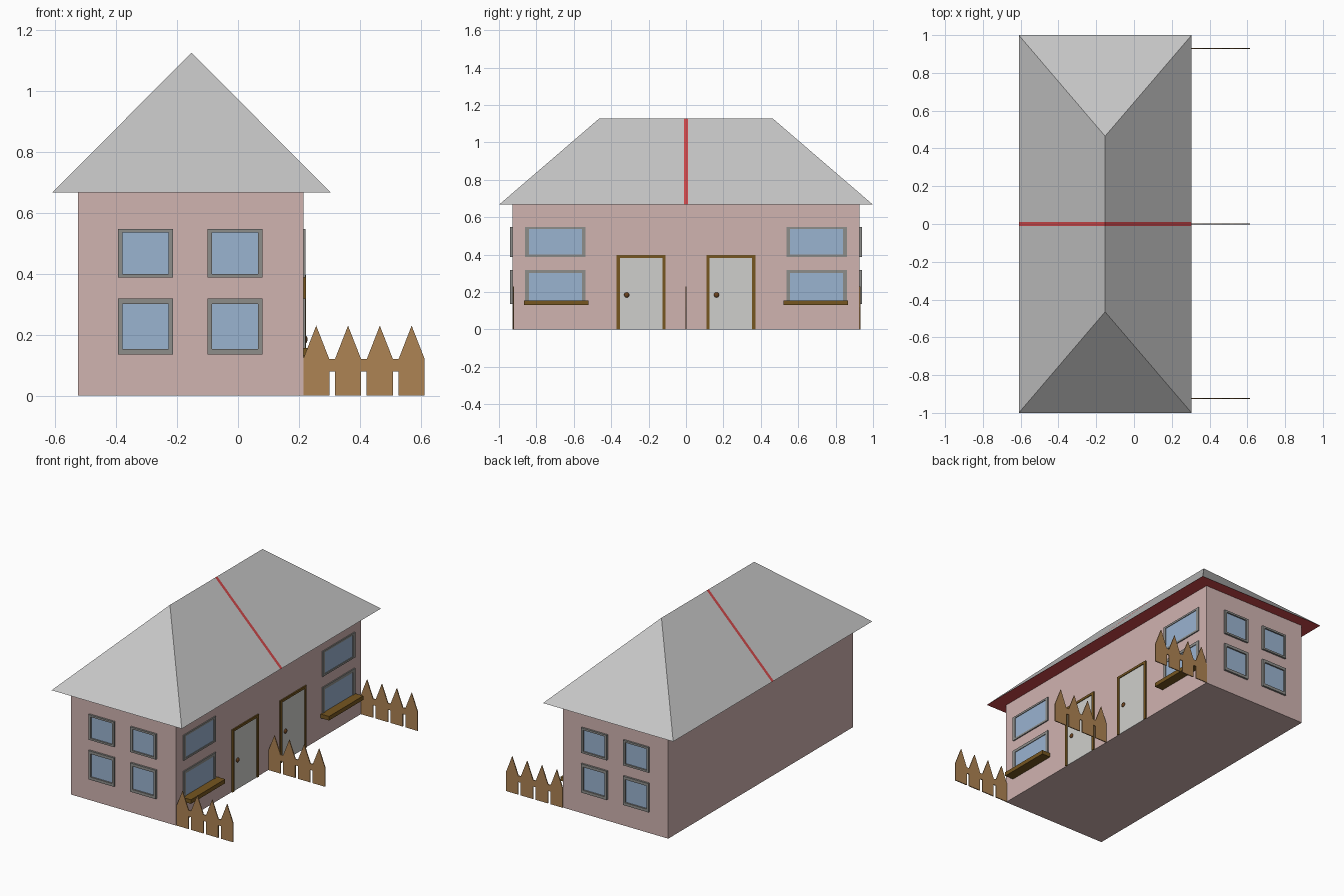
import bpy, bmesh
from mathutils import Vector

cube = bpy.data.objects.get("Cube")
if cube:
    bpy.data.objects.remove(cube, do_unlink=True)


def material(name, *rgb):
    # sRGB bytes to linear colour
    lin = [((c / 255 + 0.055) / 1.055) ** 2.4 for c in rgb] + [1]
    m = bpy.data.materials.new(name)
    m.use_nodes = True
    m.diffuse_color = lin
    bsdf = m.node_tree.nodes["Principled BSDF"]
    bsdf.inputs["Base Color"].default_value = lin
    bsdf.inputs["Roughness"].default_value = 0.8
    return m


PINK = material("wall pink", 208, 179, 176)
SLATE = material("roof grey", 198, 198, 198)
RED = material("roof red", 206, 72, 74)
GREY = material("window frame grey", 141, 141, 138)
GLASS = material("window blue", 154, 179, 208)
WOOD = material("dark wood", 118, 86, 32)
DOOR = material("door light grey", 207, 207, 204)
KNOB = material("knob brown", 106, 66, 30)
FENCE = material("fence brown", 174, 131, 83)


def finish(name, bm, *mats):
    bmesh.ops.recalc_face_normals(bm, faces=bm.faces)
    mesh = bpy.data.meshes.new(name)
    bm.to_mesh(mesh)
    bm.free()
    for m in mats:
        mesh.materials.append(m)
    ob = bpy.data.objects.new(name, mesh)
    bpy.context.scene.collection.objects.link(ob)
    return ob


def add_box(bm, a, b, index=0):
    """Add an axis-aligned box between two opposite corners."""
    a, b = Vector(a), Vector(b)
    verts = bmesh.ops.create_cube(bm, size=1)["verts"]
    for v in verts:
        v.co = Vector([(a[i] + b[i]) / 2 + v.co[i] * abs(b[i] - a[i]) for i in range(3)])
    for f in {f for v in verts for f in v.link_faces}:
        f.material_index = index


# House body
LEFT, RIGHT, END, EAVE = -0.525, 0.215, 0.928, 0.667
bm = bmesh.new()
add_box(bm, (LEFT, -END, 0), (RIGHT, END, EAVE))
finish("walls", bm, PINK)

# Hipped roof with a red dividing strip and red underside
bm = bmesh.new()
base = [bm.verts.new(p) for p in
        [(-0.61, -1, EAVE), (0.305, -1, EAVE), (0.305, 1, EAVE), (-0.61, 1, EAVE)]]
front_top, back_top = [bm.verts.new((-0.153, y, 1.127)) for y in (-0.465, 0.465)]
a, b, c, d = base
for loop in [(d, c, b, a), (a, b, front_top), (c, d, back_top),
             (b, c, back_top, front_top), (d, a, front_top, back_top)]:
    bm.faces.new(loop)
for y in (-0.01, 0.01):
    bmesh.ops.bisect_plane(bm, geom=bm.verts[:] + bm.edges[:] + bm.faces[:],
                           plane_co=(0, y, 0), plane_no=(0, 1, 0))
bm.normal_update()
for f in bm.faces:
    strip = abs(f.calc_center_median().y) < 0.009
    f.material_index = int(strip or f.normal.z < -0.5)
finish("roof", bm, SLATE, RED)

# Maps from (along wall, outward distance, height) to model space
WALLS = {
    "front": lambda u, d, z: (u, -END - d, z),
    "back": lambda u, d, z: (u, END + d, z),
    "side": lambda u, d, z: (RIGHT + d, u, z),
}


def opening(name, wall, u0, u1, z0, z1, border, depth, frame, pane, threshold=True):
    """Framed window or door laid onto a wall."""
    put = WALLS[wall]
    bu, bz = border
    bm = bmesh.new()
    low = z0 + bz if threshold else z0
    bars = [(u0, u0 + bu, z0, z1), (u1 - bu, u1, z0, z1), (u0 + bu, u1 - bu, z1 - bz, z1)]
    if threshold:
        bars.append((u0 + bu, u1 - bu, z0, low))
    for p, q, r, s in bars:
        add_box(bm, put(p, -0.002, r), put(q, depth, s))
    add_box(bm, put(u0 + bu, -0.002, low), put(u1 - bu, 0.003, z1 - bz), 1)
    finish(name, bm, frame, pane)


ROWS = {"lower": (0.136, 0.319, 0.018), "upper": (0.388, 0.548, 0.012)}

# Windows on both gable ends and on the entrance side
for row, (z0, z1, bz) in ROWS.items():
    for wall in ("front", "back"):
        for i, u in enumerate((-0.304, -0.01)):
            opening(f"{wall}_{row}_window_{i + 1}", wall, u - 0.09, u + 0.09, z0, z1,
                    (0.015, bz), 0.012, GREY, GLASS)
    for i, u in enumerate((-0.698, 0.698)):
        opening(f"side_{row}_window_{i + 1}", "side", u - 0.162, u + 0.162, z0, z1,
                (0.021, bz), 0.007, GREY, GLASS)

# Window sills
for i, u in enumerate((-0.693, 0.693)):
    bm = bmesh.new()
    add_box(bm, (RIGHT, u - 0.172, 0.13), (RIGHT + 0.06, u + 0.172, 0.156))
    finish(f"window_sill_{i + 1}", bm, WOOD)

# Doors with knobs
for i, u in enumerate((-0.24, 0.24)):
    opening(f"door_{i + 1}", "side", u - 0.131, u + 0.131, 0, 0.397,
            (0.017, 0.015), 0.008, WOOD, DOOR, threshold=False)
    bpy.ops.mesh.primitive_uv_sphere_add(segments=16, ring_count=8, radius=0.014,
                                         location=(RIGHT + 0.005, u - 0.077, 0.185))
    knob = bpy.context.object
    knob.name = f"door_knob_{i + 1}"
    knob.scale.x = 0.6
    knob.data.materials.append(KNOB)
    bpy.ops.object.shade_smooth_by_angle()

# Picket fences: pointed boards joined by a rail
PITCH, HALF = 0.1045, 0.043
for name, y in (("front_fence", -0.923), ("middle_fence", 0), ("back_fence", 0.929)):
    bm = bmesh.new()
    for i in range(4):
        x = 0.257 + i * PITCH
        outline = [(x - HALF, 0), (x + HALF, 0), (x + HALF, 0.12), (x, 0.23), (x - HALF, 0.12)]
        face = bm.faces.new([bm.verts.new((px, y - 0.003, pz)) for px, pz in outline])
        out = bmesh.ops.extrude_face_region(bm, geom=[face])["geom"]
        bmesh.ops.translate(bm, vec=(0, 0.006, 0),
                            verts=[v for v in out if isinstance(v, bmesh.types.BMVert)])
        if i < 3:
            add_box(bm, (x + HALF, y - 0.003, 0.08), (x + PITCH - HALF, y + 0.003, 0.12))
    finish(name, bm, FENCE)
